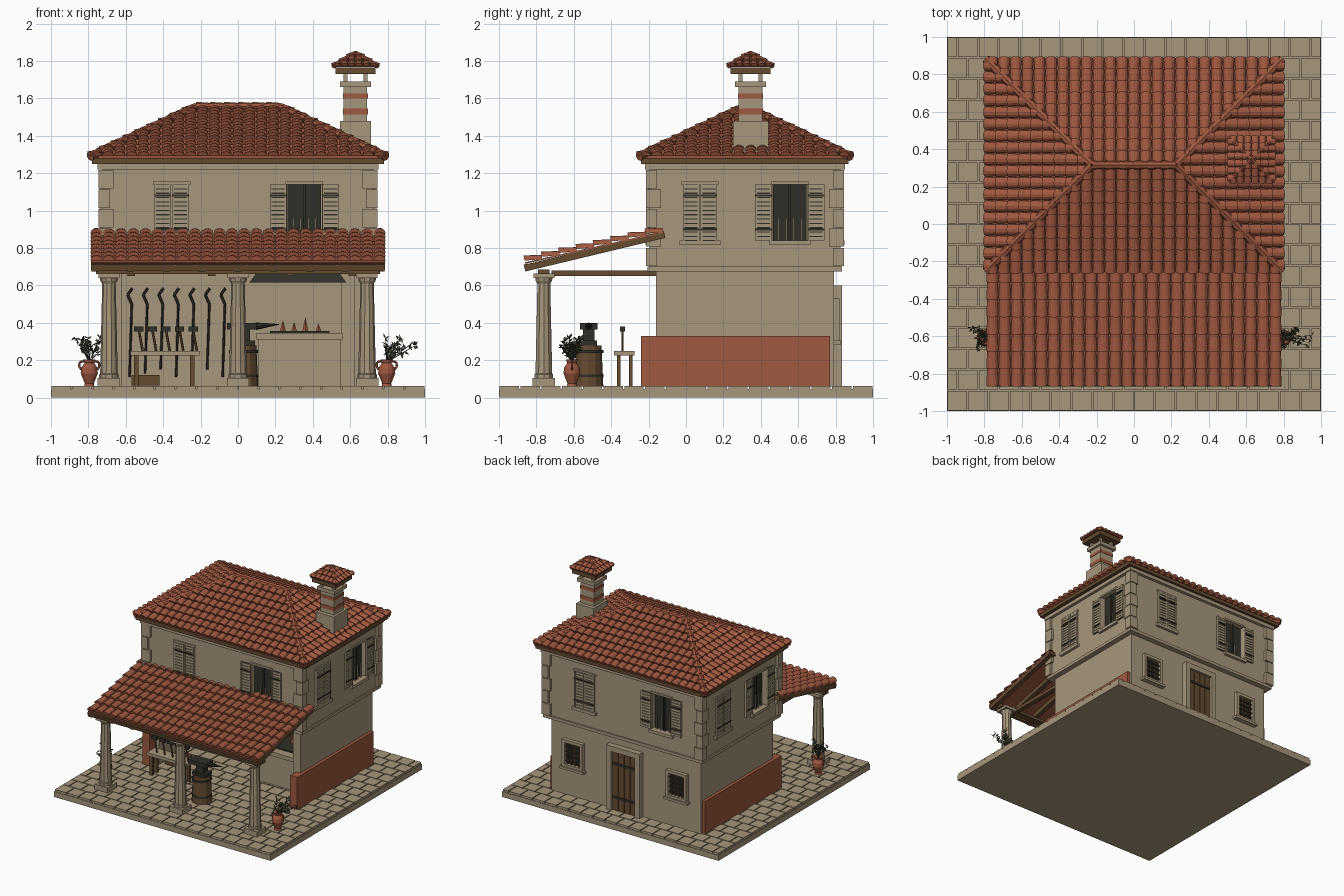
import bpy, bmesh, math, random
from mathutils import Vector, Matrix

if "Cube" in bpy.data.objects:
    bpy.data.objects.remove(bpy.data.objects["Cube"])
random.seed(4)


def mat(name, c):
    m = bpy.data.materials.new(name)
    m.diffuse_color = (*c, 1)
    m.use_nodes = True
    m.node_tree.nodes["Principled BSDF"].inputs["Base Color"].default_value = m.diffuse_color
    return m


STONE = mat("beige stone", (0.39, 0.31, 0.20))
RED = mat("terracotta", (0.35, 0.10, 0.05))
WOOD = mat("brown wood", (0.13, 0.07, 0.03))
IRON = mat("dark iron", (0.03, 0.03, 0.023))
LEAF = mat("dark leaf", (0.06, 0.07, 0.035))


def finish(name, bm, m):
    me = bpy.data.meshes.new(name)
    bm.to_mesh(me)
    bm.free()
    me.materials.append(m)
    ob = bpy.data.objects.new(name, me)
    bpy.context.collection.objects.link(ob)
    return ob


def add_box(bm, b, M=Matrix()):
    x0, x1, y0, y1, z0, z1 = b
    T = Matrix.Translation(((x0 + x1) / 2, (y0 + y1) / 2, (z0 + z1) / 2))
    S = Matrix.Diagonal((abs(x1 - x0), abs(y1 - y0), abs(z1 - z0), 1))
    return bmesh.ops.create_cube(bm, size=1, matrix=M @ T @ S)["verts"]


def boxes(name, lst, m, M=Matrix()):
    bm = bmesh.new()
    for b in lst:
        add_box(bm, b, M)
    return finish(name, bm, m)


def rod(bm, p, q, r1, r2=None, seg=6):
    p, q = Vector(p), Vector(q)
    d = q - p
    M = Matrix.Translation((p + q) / 2) @ d.to_track_quat('Z', 'Y').to_matrix().to_4x4()
    bmesh.ops.create_cone(bm, cap_ends=True, segments=seg, radius1=r1,
                          radius2=r1 if r2 is None else r2, depth=d.length, matrix=M)


def lathe(bm, prof, c, seg):
    vs = [bm.verts.new((c[0] + r, c[1], z)) for r, z in prof]
    es = [bm.edges.new(e) for e in zip(vs, vs[1:])]
    bmesh.ops.spin(bm, geom=vs + es, cent=(c[0], c[1], 0), axis=(0, 0, 1),
                   angle=2 * math.pi, steps=seg)
    bmesh.ops.remove_doubles(bm, verts=bm.verts, dist=1e-5)
    bmesh.ops.recalc_face_normals(bm, faces=bm.faces)


def tile_field(name, O, U, V, W, L, pitch, row, hip=None):
    """Barrel tiles in rows on a slope; hip = slope angle clips both sides at 45 degrees in plan."""
    bm = bmesh.new()
    nc, nr = round(W / pitch), round(L / row)
    p, l = W / nc, L / nr
    for c in range(nc):
        for r in range(nr):
            rings = []
            for v, rad, lift in ((r * l, .5 * p, .2 * p), ((r + 1) * l, .42 * p, 0)):
                rings.append([bm.verts.new(((c + .5) * p + rad * math.cos(a), v,
                             .85 * rad * math.sin(a) + lift))
                             for a in [math.pi * i / 6 for i in range(7)]])
            A, B = rings
            for i in range(6):
                bm.faces.new((A[i], B[i], B[i + 1], A[i + 1]))
            bm.faces.new(A)
    if hip is not None:
        for x, s in ((0, -1), (W, 1)):
            bmesh.ops.bisect_plane(bm, geom=bm.verts[:] + bm.edges[:] + bm.faces[:], plane_co=(x, 0, 0),
                                   plane_no=(s, math.cos(hip), -math.sin(hip)), clear_outer=True)
    U, V = Vector(U).normalized(), Vector(V).normalized()
    M = Matrix((U, V, U.cross(V))).transposed().to_4x4()
    bm.transform(Matrix.Translation(O) @ M)
    return finish(name, bm, RED)


def hip_roof(name, cx, cy, hx, hy, z, rise, pitch, row, cap):
    rg, ang = hx - hy, math.atan2(rise, hy)
    L = math.hypot(rise, hy)
    for k, (w, d) in enumerate(((hx, hy), (hy, hx), (hx, hy), (hy, hx))):
        R = Matrix.Rotation(k * math.pi / 2, 3, 'Z')
        tile_field(f"{name}_tiles_{k}", R @ Vector((-w, -d, 0)) + Vector((cx, cy, z)), R @ Vector((1, 0, 0)),
                   R @ Vector((0, hy, rise)), 2 * w, L, pitch, row, ang)
    bm = bmesh.new()    # solid core
    for sx in (-1, 1):
        for sy in (-1, 1):
            bm.verts.new((cx + sx * hx * .99, cy + sy * hy * .99, z))
        bm.verts.new((cx + sx * max(rg, .002), cy, z + rise))
    bmesh.ops.convex_hull(bm, input=bm.verts)
    finish(name + "_core", bm, RED)
    bm = bmesh.new()    # hip and ridge caps
    lines = [((cx + sx * hx, cy + sy * hy, z + cap * .4), (cx + sx * rg, cy, z + rise + cap * .4))
             for sx in (-1, 1) for sy in (-1, 1)]
    if rg > .01:
        lines.append(((cx - rg, cy, z + rise + cap * .4), (cx + rg, cy, z + rise + cap * .4)))
    for p, q in lines:
        p, q = Vector(p), Vector(q)
        n = max(2, round((q - p).length / row))
        for i in range(n):
            rod(bm, p.lerp(q, i / n), p.lerp(q, (i + 1) / n), cap, cap * .8, 8)
    finish(name + "_ridge_caps", bm, RED)


# paved base, running bond
boxes("base_slab", [(-1, 1, -1, 1, 0, .045)], STONE)
n, p = 18, 2 / 18
pav = []
for j in range(n):
    xs = [-1 + (i + (.5 if j % 2 else 0)) * p for i in range(n + 1)]
    xs = [-1] + xs if j % 2 else xs
    for a, b in zip(xs, xs[1:]):
        pav.append((max(a, -1) + .004, min(b, 1) - .004, -1 + j * p + .004, -1 + (j + 1) * p - .004, .04, .062))
boxes("paving_tiles", pav, STONE)

# ground floor: open workshop with three walls and red side dados
boxes("ground_walls", [(s * .62, s * .69, -.16, .79, .06, .69) for s in (-1, 1)] + [(-.69, .69, .72, .79, .06, .69)], STONE)
boxes("side_dado", [(s * .65, s * .715, -.24, .77, .06, .33) for s in (-1, 1)], RED)
boxes("floor_band", [(-.735, .735, -.205, .835, .675, .70)], STONE)

# upper storey with openings, quoins and cornice
CY = .315
wall = boxes("upper_walls", [(-.725, .725, CY - .51, CY + .51, .68, 1.25)], STONE)
FR = [(Matrix.Translation((0, CY, 0)) @ Matrix.Rotation(k * math.pi / 2, 4, 'Z'),
       (.51, .725)[k % 2], (.355, .24)[k % 2]) for k in range(4)]
bm = bmesh.new()
for M, D, o in FR:
    add_box(bm, (o - .093, o + .093, -D - .05, -D + .05, .84, 1.14), M)
cut = finish("window_cutter", bm, STONE)
cut.hide_render = True
cut.hide_set(True)
mod = wall.modifiers.new("openings", 'BOOLEAN')
mod.object, mod.operation, mod.solver = cut, 'DIFFERENCE', 'EXACT'
q = []
for sx in (-1, 1):
    for sy in (-1, 1):
        for i in range(5):
            w, d = ((.08, .06), (.06, .08))[i % 2]
            z = .70 + i * .104
            q.append((sx * (.745 - w), sx * .745, CY + sy * (.53 - d), CY + sy * .53, z + .003, z + .101))
boxes("corner_quoins", q, STONE)
boxes("cornice", [(-.75, .75, CY - .535, CY + .535, 1.22, 1.25)], STONE)
boxes("eave_board", [(-.78, .78, CY - .555, CY + .555, 1.25, 1.282)], WOOD)

# shuttered windows: a closed and an open one on every side
stone, iron, wood = bmesh.new(), bmesh.new(), bmesh.new()
for M, D, o in FR:
    def shutter(a, b, z0=.84, z1=1.14):
        add_box(iron, (a, b, -D - .006, -D, z0, z1), M)
        for e in ((a, a + .012), (b - .012, b)):
            add_box(stone, (*e, -D - .016, -D, z0, z1), M)
        for i in range(13):
            z = z0 + (i + .1) * (z1 - z0) / 13
            add_box(stone, (a, b, -D - .013, -D, z, z + .017), M)
        for z in (.90, 1.08):
            add_box(iron, (a, b, -D - .02, -D - .01, z - .005, z + .005), M)
    shutter(-o - .092, -o - .003)
    shutter(-o + .003, -o + .092)
    shutter(o - .185, o - .096)
    shutter(o + .096, o + .185)
    add_box(iron, (o - .09, o + .09, -D + .035, -D + .048, .84, 1.14), M)
    add_box(iron, (o - .006, o + .006, -D + .02, -D + .04, .84, 1.14), M)
    for t in (-.06, -.02, .02, .06):
        add_box(stone, (o + t - .004, o + t + .004, -D + .015, -D + .023, .84, .96), M)
    for t in (-o, o):
        add_box(stone, (t - .11, t + .11, -D - .022, -D, .815, .84), M)
        add_box(stone, (t - .10, t + .10, -D - .01, -D, 1.14, 1.155), M)
# back door and small barred windows
M, D = FR[2][0], .475
for b in ((-.155, -.11, -D - .045, -D, .06, .60), (.11, .155, -D - .045, -D, .06, .60), (-.155, .155, -D - .045, -D, .555, .60)):
    add_box(stone, b, M)
for i in range(4):
    add_box(wood, (-.11 + i * .055 + .002, -.055 + i * .055 - .002, -D - .025, -D, .06, .555), M)
for z in (.17, .45):
    add_box(iron, (-.105, .105, -D - .032, -D - .02, z - .01, z + .01), M)
for o in (-.48, .48):
    add_box(iron, (o - .075, o + .075, -D - .006, -D, .33, .50), M)
    for s in (-1, 1):
        add_box(stone, (o + s * .07, o + s * .095, -D - .03, -D, .30, .53), M)
    for z in (.30, .505):
        add_box(stone, (o - .095, o + .095, -D - .03, -D, z, z + .025), M)
    add_box(stone, (o - .11, o + .11, -D - .04, -D, .285, .305), M)
    for i in range(4):
        t = o - .05 + i * .033
        add_box(wood, (t - .005, t + .005, -D - .016, -D, .32, .51), M)
        add_box(iron, (o - .07, o + .07, -D - .02, -D, .35 + i * .04, .356 + i * .04), M)
finish("window_and_door_stonework", stone, STONE)
finish("window_ironwork", iron, IRON)
finish("door_planks", wood, WOOD)

# main roof and chimney
hip_roof("main_roof", 0, CY, .79, .565, 1.28, .265, .063, .072, .026)
cx, cy = .628, .345
sq = lambda h, z0, z1, k=None: (cx - h, cx + h, cy - (k or h), cy + (k or h), z0, z1)
boxes("chimney_stack", [sq(.082, 1.30, 1.48, .095), sq(.063, 1.48, 1.66), sq(.082, 1.66, 1.69)] +
      [(cx + a * .065, cx + a * .043, cy + b * .065, cy + b * .043, 1.68, 1.735) for a in (-1, 1) for b in (-1, 1)], STONE)
boxes("chimney_bands", [sq(.066, 1.515, 1.545), sq(.066, 1.60, 1.625)], RED)
boxes("chimney_cap_board", [sq(.108, 1.73, 1.765)], WOOD)
hip_roof("chimney_cap", cx, cy, .118, .118, 1.767, .072, .04, .045, .014)

# porch roof, rafters, beams, columns
tile_field("porch_tiles", (-.79, -.86, .72), (1, 0, 0), (0, .74, .165), 1.58, .758, .0658, .1)
sl = Matrix.Translation((0, -.86, .72)) @ Matrix.Rotation(math.atan2(.165, .74), 4, 'X')
boxes("porch_deck", [(-.785, .785, 0, .755, -.004, .004)], RED, sl)
sl = Matrix.Translation((0, -.865, .70)) @ Matrix.Rotation(math.atan2(.18, .75), 4, 'X')
boxes("porch_rafters", [(x - .018, x + .018, 0, .77, -.026, .01) for x in [-.765 + i * .1913 for i in range(9)]] +
      [(-.785, .785, 0, .02, -.02, .012), (-.785, .785, .74, .77, -.02, .01)], WOOD, sl)
boxes("porch_beams", [(-.76, .76, -.79, -.73, .66, .685)] +
      [(x - .02, x + .02, -.72, .73, .65, .68) for x in (-.57, -.14, .28, .61)], WOOD)
bm = bmesh.new()
for x in (-.69, 0, .69):
    lathe(bm, [(0, .10), (.052, .10), (.052, .125), (.047, .13), (.036, .61), (.046, .625), (.05, .65), (0, .65)], (x, -.76), 10)
    add_box(bm, (x - .06, x + .06, -.82, -.70, .06, .105))
    add_box(bm, (x - .056, x + .056, -.816, -.704, .64, .665))
finish("porch_columns", bm, STONE)

# forge with hood and fire
boxes("forge", [(.11, .55, .02, .45, .06, .32), (.10, .56, .0, .46, .31, .345), (.55, .62, .25, .44, .06, .68)], STONE)
boxes("forge_coals", [(.17, .49, .07, .38, .34, .357)], IRON)
bm = bmesh.new()
for v in add_box(bm, (.06, .58, -.02, .47, .615, .675)):
    if v.co.z > .65:
        v.co.x += .045 if v.co.x < .3 else -.045
        v.co.y += .045 if v.co.y < .2 else -.045
finish("forge_hood", bm, IRON)
bm = bmesh.new()
for x, y, h in ((.24, .15, .06), (.36, .2, .075), (.43, .13, .04), (.3, .28, .05)):
    rod(bm, (x, y, .35), (x, y, .355 + h), .018, 0, 5)
finish("forge_flames", bm, RED)

# anvil on a stump
bm = bmesh.new()
rod(bm, (.03, -.52, .06), (.03, -.52, .28), .078, .068, 12)
finish("anvil_stump", bm, WOOD)
bm = bmesh.new()
for b in ((-.03, .09, -.565, -.475, .28, .305), (-.005, .065, -.55, -.49, .30, .37), (-.06, .10, -.567, -.473, .365, .40)):
    add_box(bm, b)
rod(bm, (.095, -.52, .382), (.22, -.52, .392), .02, .002, 8)
for z in (.11, .24):
    rod(bm, (.03, -.52, z), (.03, -.52, z + .015), .078, None, 12)
finish("anvil", bm, IRON)

# work table with hammers, crate, and hanging tools
boxes("table_top", [(-.575, -.205, -.385, -.275, .225, .25)], STONE)
boxes("table_legs", [(x - .012, x + .012, y - .01, y + .01, .06, .23) for x in (-.545, -.245) for y in (-.36, -.295)] +
      [(-.57, -.42, -.15, 0, .065, .12)], WOOD)
hd, tl = bmesh.new(), bmesh.new()
for i in range(5):
    x = -.53 + i * .0725
    rod(hd, (x + .02, -.34, .25), (x, -.34, .36), .007)
    add_box(tl, (x - .025, x + .025, -.353, -.327, .355, .38))
for i in range(7):
    x, b = -.58 + i * .083, .11 + .02 * (i % 3)
    rod(tl, (x, .70, b), (x + .012, .70, .5), .006)
    rod(tl, (x + .012, .70, .5), (x - .01, .70, .55), .007)
    rod(tl, (x - .01, .70, .55), (x + .015, .70, .585), .007)
finish("hammer_handles", hd, WOOD)
finish("iron_tools", tl, IRON)

# amphora planters with foliage
pots, leaves = bmesh.new(), bmesh.new()
for x, spread, lean in ((-.795, .075, -.01), (.795, .085, .07)):
    c = Vector((x, -.61, 0))
    lathe(pots, [(0, .06), (.028, .06), (.024, .075), (.046, .13), (.043, .16), (.026, .185), (.034, .205), (.026, .205), (0, .19)], c, 14)
    for s in (-1, 1):
        pts = [c + Vector((s * r, 0, z)) for r, z in ((.028, .195), (.052, .19), (.054, .165), (.042, .15))]
        for a, b in zip(pts, pts[1:]):
            rod(pots, a, b, .006)
    for i in range(14):
        tip = c + Vector((lean + random.uniform(-1, 1) * spread, random.uniform(-.065, .065), random.uniform(.25, .33)))
        base = c + Vector((0, 0, .19))
        rod(leaves, base, tip, .0025, .0015, 4)
        for j in range(7):
            o = base.lerp(tip, random.uniform(.5, 1.05))
            d = Vector([random.uniform(-1, 1) for _ in range(3)]).normalized()
            e = d.orthogonal().normalized() * .007
            leaves.faces.new([leaves.verts.new(v) for v in (o, o + d * .014 + e, o + d * .03, o + d * .014 - e)])
finish("amphora_pots", pots, RED)
finish("pot_foliage", leaves, LEAF)
